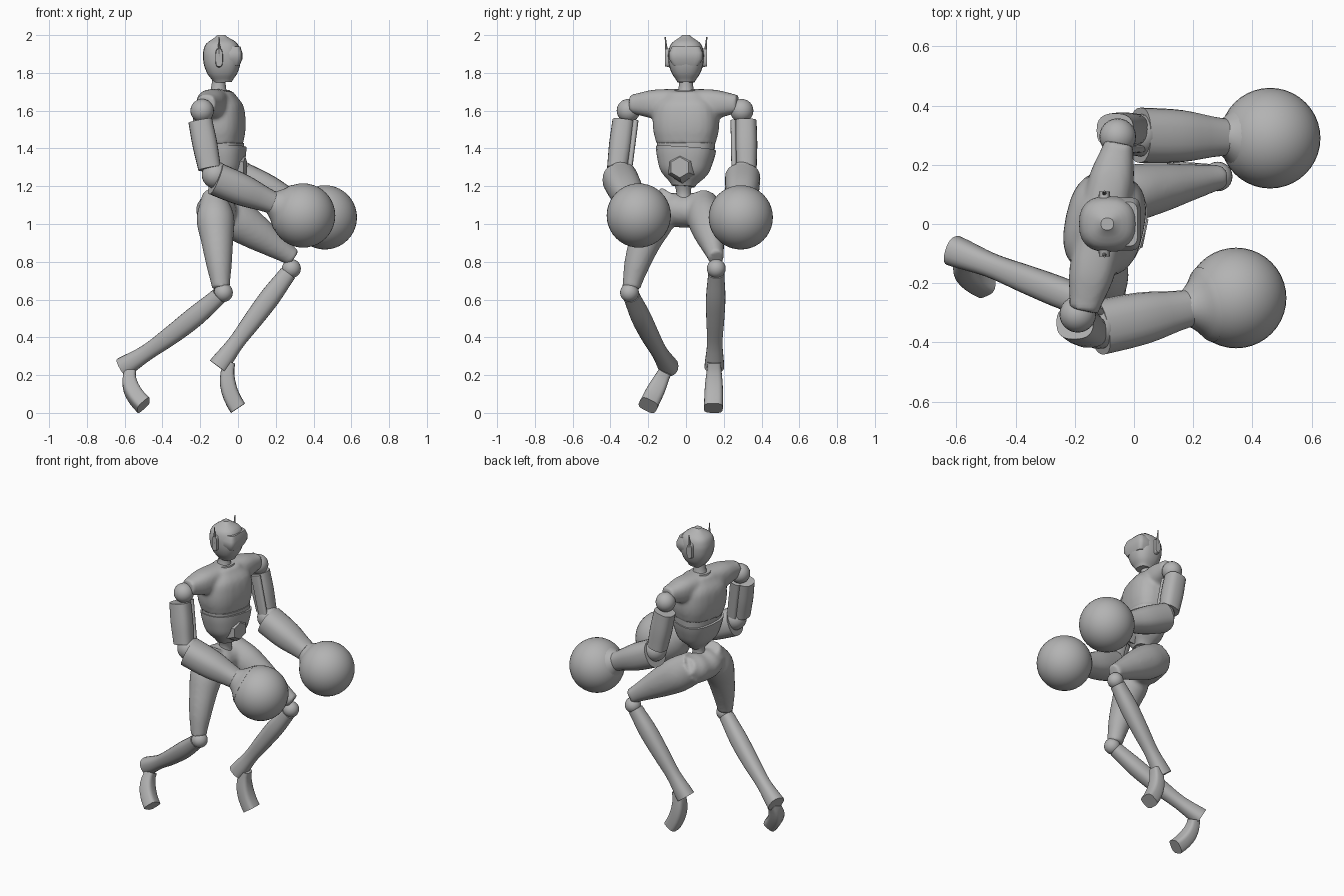
import bpy, bmesh
from math import pi, cos, sin, radians, copysign
from mathutils import Vector, Matrix

default_cube = bpy.data.objects.get("Cube")
if default_cube:
    bpy.data.objects.remove(default_cube, do_unlink=True)

# The single body colour
grey = bpy.data.materials.new("plain_grey")
grey.use_nodes = True
grey.diffuse_color = (0.45, 0.45, 0.45, 1)
grey.node_tree.nodes["Principled BSDF"].inputs["Base Color"].default_value = grey.diffuse_color

X, Y, Z = Matrix.Identity(3)
NONE = Vector()
TURN = radians(-12)
CHEST = Vector((cos(TURN), sin(TURN), 0))   # direction the torso faces
SIDE = Z.cross(CHEST)                       # direction of its left shoulder


def smooth_radius(radii, t):
    """Catmull-Rom value of evenly spaced radii at t from start to end."""
    last = len(radii) - 1
    i = min(int(t * last), last - 1)
    f = t * last - i
    a, b, c, d = (radii[min(max(i + k, 0), last)] for k in range(-1, 3))
    return b + f / 2 * (c - a + f * (2 * a - 5 * b + 4 * c - d + f * (3 * (b - c) + d - a)))


def add_limb(bm, start, end, radii, flat=1, bow=NONE, up=X, sides=24, power=2, steps=4):
    """Closed tube between two points; bow bends it, flat scales it along up."""
    start, end, bow = Vector(start), Vector(end), Vector(bow)
    count = steps * (len(radii) - 1)
    rings = []
    for i in range(count + 1):
        t = i / count
        centre = start.lerp(end, t) + bow * 4 * t * (1 - t)
        tangent = (end - start + bow * 4 * (1 - 2 * t)).normalized()
        across = tangent.cross(up).normalized()
        along = across.cross(tangent) * flat
        radius = smooth_radius(radii, t)
        ring = []
        for k in range(sides):
            angle = 2 * pi * k / sides
            u, v = (copysign(abs(w) ** (2 / power), w) for w in (cos(angle), sin(angle)))
            ring.append(bm.verts.new(centre + (across * u + along * v) * radius))
        rings.append(ring)
    for low, high in zip(rings, rings[1:]):
        for k in range(sides):
            bm.faces.new((low[k - 1], low[k], high[k], high[k - 1]))
    bm.faces.new(rings[0])
    bm.faces.new(rings[-1])


def finish(name, bm):
    """Turn the mesh into a shaded, coloured object."""
    bmesh.ops.recalc_face_normals(bm, faces=bm.faces)
    mesh = bpy.data.meshes.new(name)
    bm.to_mesh(mesh)
    bm.free()
    mesh.materials.append(grey)
    part = bpy.data.objects.new(name, mesh)
    bpy.context.collection.objects.link(part)
    bpy.ops.object.select_all(action='DESELECT')
    part.select_set(True)
    bpy.context.view_layer.objects.active = part
    bpy.ops.object.shade_smooth_by_angle(angle=radians(40))
    return part


def limb(name, start, end, radii, **options):
    bm = bmesh.new()
    add_limb(bm, start, end, radii, **options)
    return finish(name, bm)


def ball(name, centre, radius, segments=24):
    bm = bmesh.new()
    bmesh.ops.create_uvsphere(bm, u_segments=segments, v_segments=segments // 2,
                              radius=radius, matrix=Matrix.Translation(centre))
    return finish(name, bm)


def fuse(part):
    """Merge overlapping volumes into one smooth skin."""
    skin = part.modifiers.new("skin", 'REMESH')
    skin.mode, skin.voxel_size, skin.use_smooth_shade = 'VOXEL', 0.012, True
    soften = part.modifiers.new("soften", 'SMOOTH')
    soften.factor, soften.iterations = 0.5, 4


# Head: skull, visor, ear discs and antennae
limb("head", (-.08, 0, 1.75), (-.09, 0, 2), [.045, .072, .088, .094, .092, .075, .02],
     flat=1.06, power=2.5)
limb("visor", (-.04, 0, 1.84), (-.04, 0, 1.94), [.07, .09, .09, .075],
     flat=.7, power=5, steps=1)
for name, s in (("right", -1), ("left", 1)):
    ear = Vector((-.1, s * .1, 1.88))
    limb(name + "_ear", ear - Y * s * .02, ear + Y * s * .01, [.052, .046], flat=.4, power=3)
    limb(name + "_antenna", ear, ear + Z * .11 + Y * s * .01, [.01, .003], sides=8)
limb("neck", (-.105, 0, 1.66), (-.1, 0, 1.8), [.055, .038, .036])

# Torso: chest fused with shoulder yoke, then band, abdomen and belt plate
torso = dict(up=CHEST, flat=.76, power=2.6)
bm = bmesh.new()
add_limb(bm, (-.095, 0, 1.42), (-.105, 0, 1.7), [.155, .172, .175, .16, .1], **torso)
yoke = Vector((-.11, -.01, 1.635))
add_limb(bm, yoke - SIDE * .29, yoke + SIDE * .29, [.05, .075, .08, .08, .075, .05], power=2.5)
fuse(finish("chest", bm))
limb("collar", (-.105, 0, 1.68), (-.105, 0, 1.71), [.082, .07], up=CHEST, flat=.85)
limb("waist_band", (-.09, 0, 1.38), (-.09, 0, 1.43), [.15, .153], **torso)
limb("abdomen", (-.09, 0, 1.4), (-.075, -.015, 1.2), [.158, .145, .12, .06],
     up=CHEST, flat=.82, power=2.6)
plate = Vector((-.02, -.02, 1.3))
limb("belt_plate", plate, plate + CHEST * .06, [.085, .078, .055], up=Y, sides=6, steps=1)
limb("spine_joint", (-.08, -.015, 1.25), (-.09, -.01, 1.08), [.06, .038, .06])

# Hips and both thighs as one skin
bm = bmesh.new()
add_limb(bm, (-.13, -.13, 1.11), (-.09, .14, 1.11), [.065, .09, .09, .09, .065],
         flat=1.15, bow=Z * -.04)
add_limb(bm, (-.13, -.08, 1.16), (-.09, -.29, .66), [.06, .1, .085, .068, .048], bow=Y * -.03)
add_limb(bm, (-.12, .085, 1.1), (.295, .16, .82), [.1, .11, .095, .07, .048], flat=.88, up=Y)
fuse(finish("hips_and_thighs", bm))

# Knees, shins and feet: (knee end, ankle end, sag), (heel, toe)
legs = {
    "right": ((-.1, -.29, .62), (-.61, -.09, .24), -.02, (-.57, -.11, .22), (-.5, -.2, .04)),
    "left": ((.265, .16, .74), (-.105, .15, .245), 0, (-.045, .15, .27), (0, .145, .025)),
}
for name, (knee, ankle, sag, heel, toe) in legs.items():
    limb(name + "_shin", knee, ankle, [.045, .054, .05, .043, .055],
         bow=Z * sag, up=Y, flat=.95, power=2.4)
    knee = Vector(knee)
    ball(name + "_knee", knee + (knee - Vector(ankle)).normalized() * .03, .05)
    limb(name + "_foot", heel, toe, [.035, .047, .05], bow=X * -.03, flat=.9, power=3.5)

# Arms with round gloves: shoulder, elbow, glove centre
arms = {
    "right": (-1, (-.19, -.305, 1.6), (-.12, -.35, 1.24), (.345, -.25, 1.045)),
    "left": (1, (-.055, .295, 1.6), (.02, .3, 1.24), (.46, .29, 1.035)),
}
for name, (s, *joints) in arms.items():
    shoulder, elbow, glove = map(Vector, joints)
    shell = Y * s * .02 - X * .02
    top, low = shoulder.lerp(elbow, .15), shoulder.lerp(elbow, .85)
    ball(name + "_shoulder", shoulder, .062)
    limb(name + "_upper_arm", top + shell, low + shell, [.058, .06, .055], flat=1.1, power=2.6)
    limb(name + "_arm_rod", top - Y * s * .045, low - Y * s * .045, [.015, .014],
         flat=2.2, power=3)
    ball(name + "_elbow", elbow + Z * .02, .072)
    limb(name + "_forearm", elbow, elbow.lerp(glove, .64), [.088, .083, .06],
         up=Y, flat=1.06, power=2.4)
    limb(name + "_cuff", elbow.lerp(glove, .56), elbow.lerp(glove, .78),
         [.056, .062, .09, .13], up=Y)
    ball(name + "_glove", glove, .17, 40)
